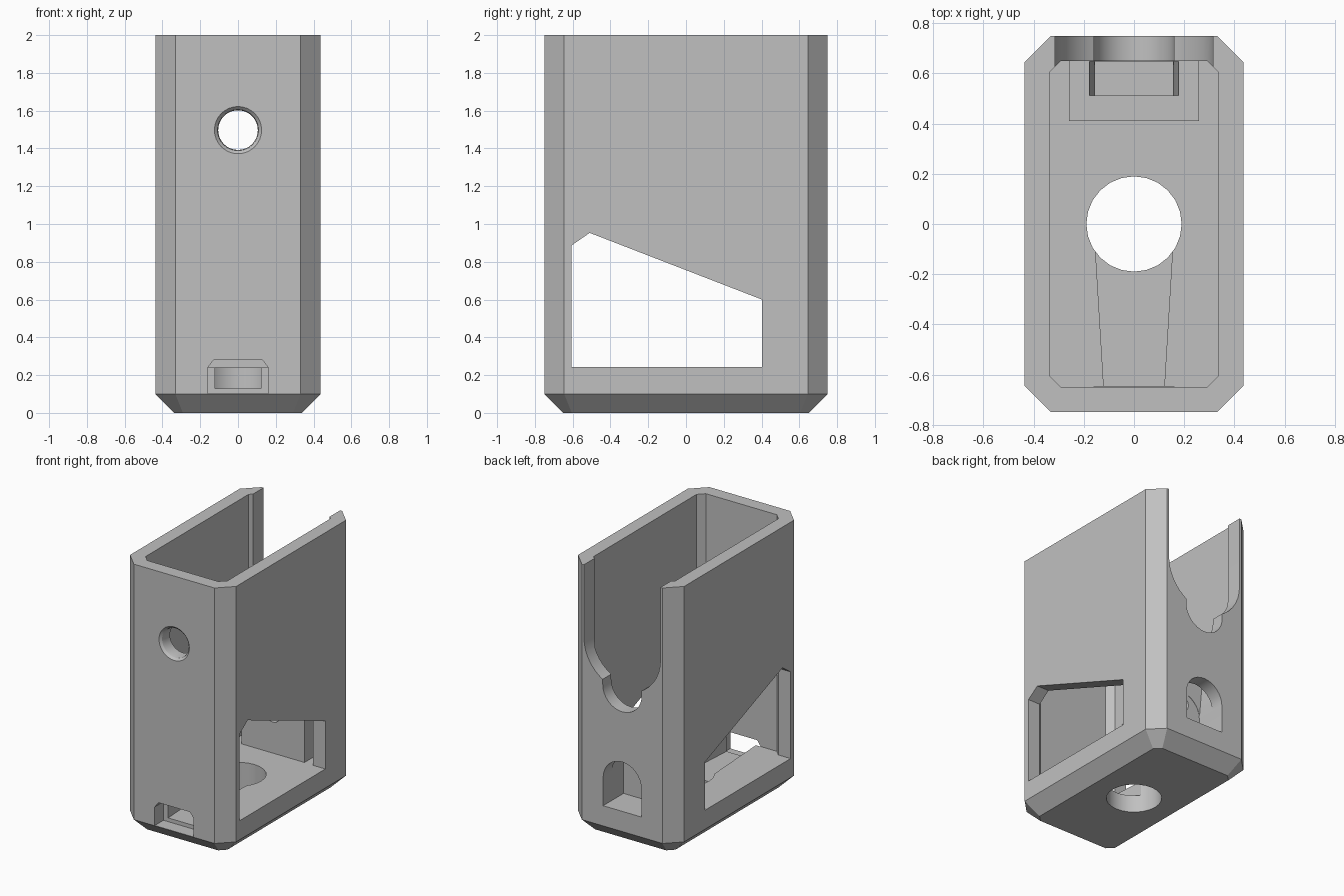
import bpy
import bmesh
from math import pi, sin, cos, radians
from mathutils import Vector

default = bpy.data.objects.get("Cube")
if default:
    bpy.data.objects.remove(default, do_unlink=True)

grey = bpy.data.materials.new("plain_grey")
grey.use_nodes = True
colour = (0.53, 0.53, 0.53, 1)
grey.diffuse_color = colour
grey.node_tree.nodes["Principled BSDF"].inputs["Base Color"].default_value = colour


def loft(name, rings):
    """Closed solid through rings of equal point count."""
    bm = bmesh.new()
    loops = [[bm.verts.new(p) for p in ring] for ring in rings]
    n = len(loops[0])
    for a, b in zip(loops, loops[1:]):
        for i in range(n):
            bm.faces.new((a[i], a[(i + 1) % n], b[(i + 1) % n], b[i]))
    bm.faces.new(loops[0])
    bm.faces.new(loops[-1])
    bmesh.ops.recalc_face_normals(bm, faces=bm.faces[:])
    mesh = bpy.data.meshes.new(name)
    bm.to_mesh(mesh)
    bm.free()
    mesh.materials.append(grey)
    obj = bpy.data.objects.new(name, mesh)
    bpy.context.collection.objects.link(obj)
    return obj


def place(points, axis, depth):
    """Lift a 2D profile to the plane at depth on the given axis."""
    order = {"x": lambda u, v: (depth, u, v),
             "y": lambda u, v: (u, depth, v),
             "z": lambda u, v: (u, v, depth)}[axis]
    return [Vector(order(u, v)) for u, v in points]


def prism(name, points, axis, lo, hi):
    return loft(name, [place(points, axis, lo), place(points, axis, hi)])


def octagon(w, d, c):
    quarter = [(w, d - c), (w - c, d)]
    half = quarter + [(-x, y) for x, y in reversed(quarter)]
    return half + [(-x, -y) for x, y in half]


def arc(radius, centre, start, end, steps):
    return [(radius * cos(start + (end - start) * i / steps),
             centre + radius * sin(start + (end - start) * i / steps))
            for i in range(steps + 1)]


def circle(radius, centre=0, steps=24):
    return arc(radius, centre, 0, 2 * pi, steps)[:-1]


def box(w, lo, hi):
    return [(-w, lo), (w, lo), (w, hi), (-w, hi)]


def combine(target, tool, operation="DIFFERENCE"):
    """Apply a boolean and discard the helper solid."""
    mod = target.modifiers.new("cut", "BOOLEAN")
    mod.operation = operation
    mod.solver = "EXACT"
    mod.object = tool
    graph = bpy.context.evaluated_depsgraph_get()
    result = bpy.data.meshes.new_from_object(target.evaluated_get(graph))
    target.modifiers.clear()
    target.data = result
    bpy.data.objects.remove(tool, do_unlink=True)


# Chamfered outer case, hollowed from the top
outline = octagon(0.437, 0.75, 0.105)
case = loft("case", [place(octagon(0.337, 0.65, 0.045), "z", 0),
                     place(outline, "z", 0.1),
                     place(outline, "z", 2)])
combine(case, prism("cavity", octagon(0.337, 0.65, 0.045), "z", 0.24, 2.2))

# Pocket housing inside the back wall
combine(case, prism("housing", box(0.26, 0.41, 0.7), "z", 0.2, 0.72), "UNION")

# Sloped windows through both sides
window = [(-0.605, 0.242), (0.402, 0.242), (0.402, 0.6), (-0.51, 0.953), (-0.605, 0.887)]
combine(case, prism("side_windows", window, "x", -0.6, 0.6))

# Back opening: deep U with a smaller round notch beneath
u_shape = [(0.315, 2.2), (-0.315, 2.2)] + arc(0.315, 1.46, pi, 2 * pi, 20)
combine(case, prism("back_opening", u_shape, "y", 0.6, 0.9))
notch = [(0.16, 1.4), (-0.16, 1.4)] + arc(0.16, 1.15, pi, 2 * pi, 16)
combine(case, prism("back_notch", notch, "y", 0.6, 0.9))

# Arched back pocket, its roof opening and its small inner hole
arch = [(-0.157, 0.25), (0.157, 0.25)] + arc(0.157, 0.46, 0, pi, 16)
combine(case, prism("back_pocket", arch, "y", 0.51, 0.9))
combine(case, loft("roof_opening", [place(box(0.15, 0.512, 0.648), "z", 0.4),
                                    place(box(0.185, 0.512, 0.648), "z", 0.8)]))
combine(case, prism("pocket_hole", circle(0.06, 0.53, 16), "y", 0.35, 0.55))

# Round hole in the floor
combine(case, prism("floor_hole", circle(0.19), "z", -0.2, 0.5))

# Front slot with a channel leading to the floor hole
slot = box(0.16, 0.102, 0.24)[:3] + [(0.13, 0.28), (-0.13, 0.28), (-0.16, 0.24)]
combine(case, prism("front_slot", slot, "y", -0.9, -0.648))
channel = [(-0.12, -0.66), (0.12, -0.66), (0.155, -0.08), (-0.155, -0.08)]
combine(case, prism("floor_channel", channel, "z", 0.13, 0.26))

# Round front hole with a softened rim
combine(case, loft("front_hole", [place(circle(r, 1.497, 32), "y", y) for r, y in
                                  ((0.145, -0.77), (0.125, -0.75), (0.11, -0.735),
                                   (0.105, -0.71), (0.105, -0.55))]))

# Smooth the round cuts, keep hard edges crisp
bpy.ops.object.select_all(action="DESELECT")
case.select_set(True)
bpy.context.view_layer.objects.active = case
bpy.ops.object.shade_smooth_by_angle(angle=radians(30))
